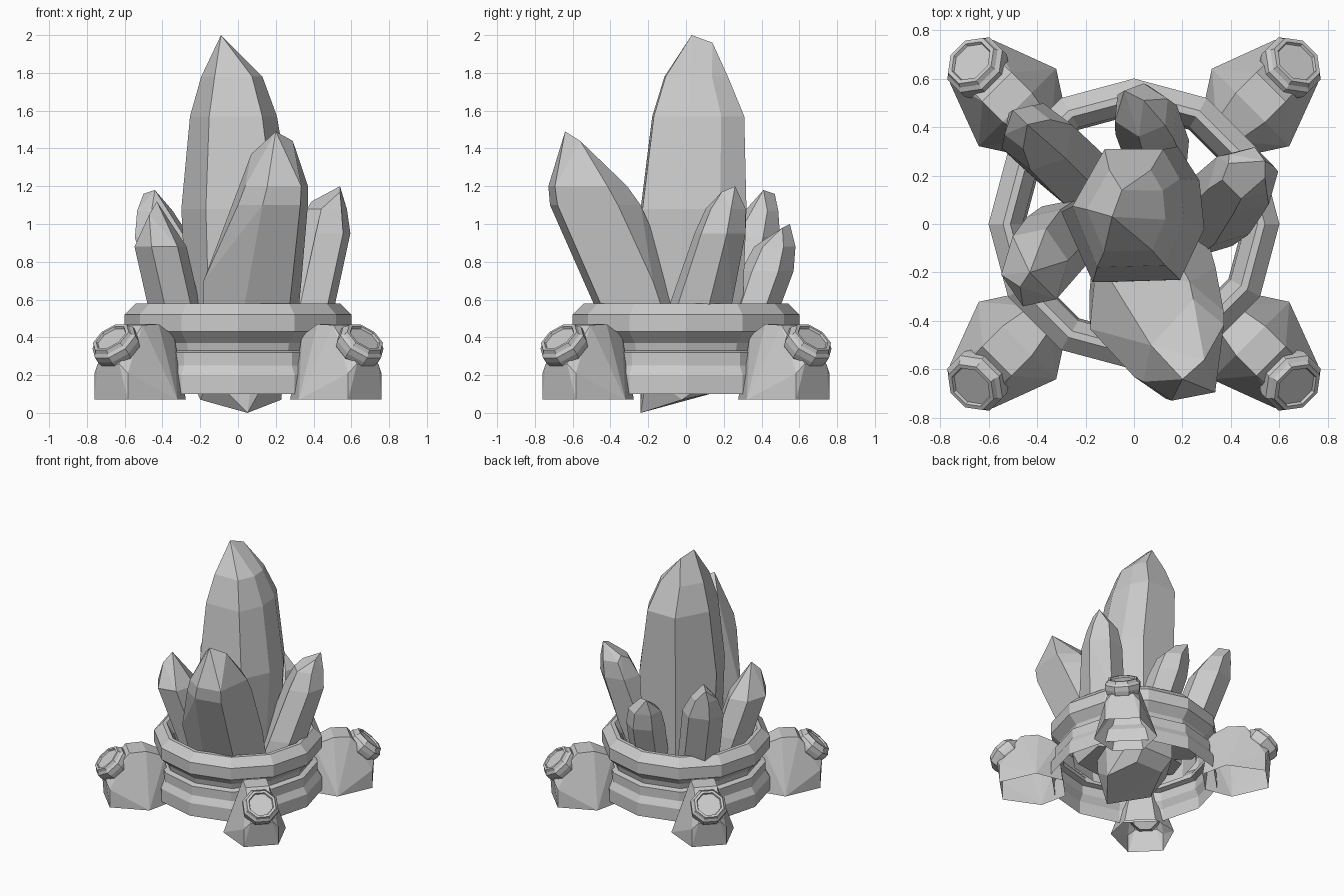
import bpy, bmesh
from math import sin, cos, pi, radians
from mathutils import Vector, Matrix

if "Cube" in bpy.data.objects:
    bpy.data.objects.remove(bpy.data.objects["Cube"])


def finish(bm, name):
    bmesh.ops.recalc_face_normals(bm, faces=bm.faces)
    mesh = bpy.data.meshes.new(name)
    bm.to_mesh(mesh)
    bm.free()
    obj = bpy.data.objects.new(name, mesh)
    bpy.context.collection.objects.link(obj)
    return obj


def hull(bm, points):
    verts = [bm.verts.new(p) for p in points]
    res = bmesh.ops.convex_hull(bm, input=verts)
    junk = {v for v in res["geom_interior"] + res["geom_unused"]
            if isinstance(v, bmesh.types.BMVert)}
    bmesh.ops.delete(bm, geom=list(junk), context='VERTS')
    bmesh.ops.dissolve_limit(bm, angle_limit=radians(6), verts=bm.verts, edges=bm.edges)


def lathe(name, profile, n, cap=False, matrix=Matrix()):
    bm = bmesh.new()
    rings = [[bm.verts.new(matrix @ Vector((r * cos(2 * pi * i / n), r * sin(2 * pi * i / n), z)))
              for i in range(n)] for r, z in profile]
    for a, b in zip(rings, rings[1:]):
        for i in range(n):
            j = (i + 1) % n
            bm.faces.new((a[i], a[j], b[j], b[i]))
    if cap:
        bm.faces.new(rings[-1])
    return finish(bm, name)


def crystal(name, sections, tips, rot=0, outline=None):
    """Faceted shard: scaled outlines at (x, y, z, sx, sy) closed by tip points."""
    if outline is None:
        outline = [(cos(i * pi / 3 + radians(rot)), sin(i * pi / 3 + radians(rot)))
                   for i in range(6)]
    pts = list(tips)
    for x, y, z, sx, sy in sections:
        pts += [(x + sx * u, y + sy * v, z) for u, v in outline]
    bm = bmesh.new()
    hull(bm, pts)
    return finish(bm, name)


# twelve-sided open base ring with a groove and a rolled-in lip
lathe("base_ring", [(.6, .1), (.6, .2), (.57, .25), (.57, .32), (.53, .33), (.54, .37),
                    (.6, .43), (.6, .52), (.54, .58), (.51, .58), (.46, .5), (.45, .3)], 12)

# diagonal feet with tilted round lamps; points are (outward, sideways, up)
FOOT = [(.5, .11, .07), (.68, .226, .07), (.95, .125, .07), (.95, .125, .21),
        (.97, .08, .26), (.54, .06, .41), (.68, .085, .47), (.8, .085, .465)]
LAMP = [(.1, -.13), (.125, -.1), (.133, -.07), (.133, -.035), (.118, -.02),
        (.11, 0), (.092, 0), (.087, -.012)]
for k in range(4):
    turn = Matrix.Rotation(radians(45 + 90 * k), 4, 'Z')
    bm = bmesh.new()
    hull(bm, [turn @ Vector((d, s * w, z)) for d, w, z in FOOT for s in (-1, 1)])
    under = [f for f in bm.faces if all(v.co.z < .08 for v in f.verts)]
    bmesh.ops.delete(bm, geom=under, context='FACES_ONLY')
    finish(bm, f"foot_{k + 1}")
    tilt = turn @ Matrix.Translation((.952, 0, .4)) @ Matrix.Rotation(radians(42), 4, 'Y') \
        @ Matrix.Rotation(pi / 8, 4, 'Z')
    lathe(f"lamp_{k + 1}", LAMP, 8, True, tilt)

# crystal cluster
MAIN = [(-.3, .05), (-.13, .32), (.18, .32), (.27, .18), (.29, -.02), (.19, -.23), (-.17, -.24)]
FRONT = [(-.18, -.15), (-.05, -.24), (.15, -.2), (.19, .12), (.05, .24), (-.16, .16)]
crystal("main_crystal",
        [(0, 0, .2, .86, .9), (0, 0, 1.08, 1, 1),
         (-.02, .03, 1.57, .78, .87), (-.03, .03, 1.78, .55, .6)],
        [(.05, -.24, 0), (-.2, -.06, .07), (.23, -.02, .07), (-.09, .2, .12), (.14, .2, .12),
         (-.09, .03, 2), (-.05, .14, 1.96)], outline=MAIN)
crystal("front_crystal",
        [(.05, -.15, .3, 1.3, .9), (.07, -.29, .7, 1.4, .95),
         (.18, -.48, 1.1, 1, 1), (.2, -.52, 1.2, .9, .87)],
        [(.2, -.64, 1.49), (.29, -.56, 1.44), (.07, -.5, 1.37)], outline=FRONT)
crystal("right_crystal",
        [(.3, .03, .35, .15, .17), (.37, .08, .58, .15, .17),
         (.45, .18, .95, .15, .14), (.47, .21, 1.08, .11, .11)],
        [(.54, .26, 1.2), (.54, .19, 1.17), (.39, .25, 1.12)], 15)
crystal("back_left_crystal",
        [(-.25, .22, .35, .15, .15), (-.4, .36, .93, .155, .14), (-.44, .4, 1.07, .1, .09)],
        [(-.5, .47, 1.16), (-.44, .41, 1.18)], 20)
crystal("front_left_crystal",
        [(-.29, -.05, .35, .14, .16), (-.35, -.1, .6, .14, .17), (-.41, -.18, .88, .14, .17)],
        [(-.43, -.2, 1.12), (-.47, -.26, 1.05)], 10)
crystal("back_crystal",
        [(.1, .29, .35, .14, .13), (.05, .43, .75, .14, .14), (.03, .47, .88, .12, .11)],
        [(-.04, .55, 1.0), (.04, .51, .98)], 25)
